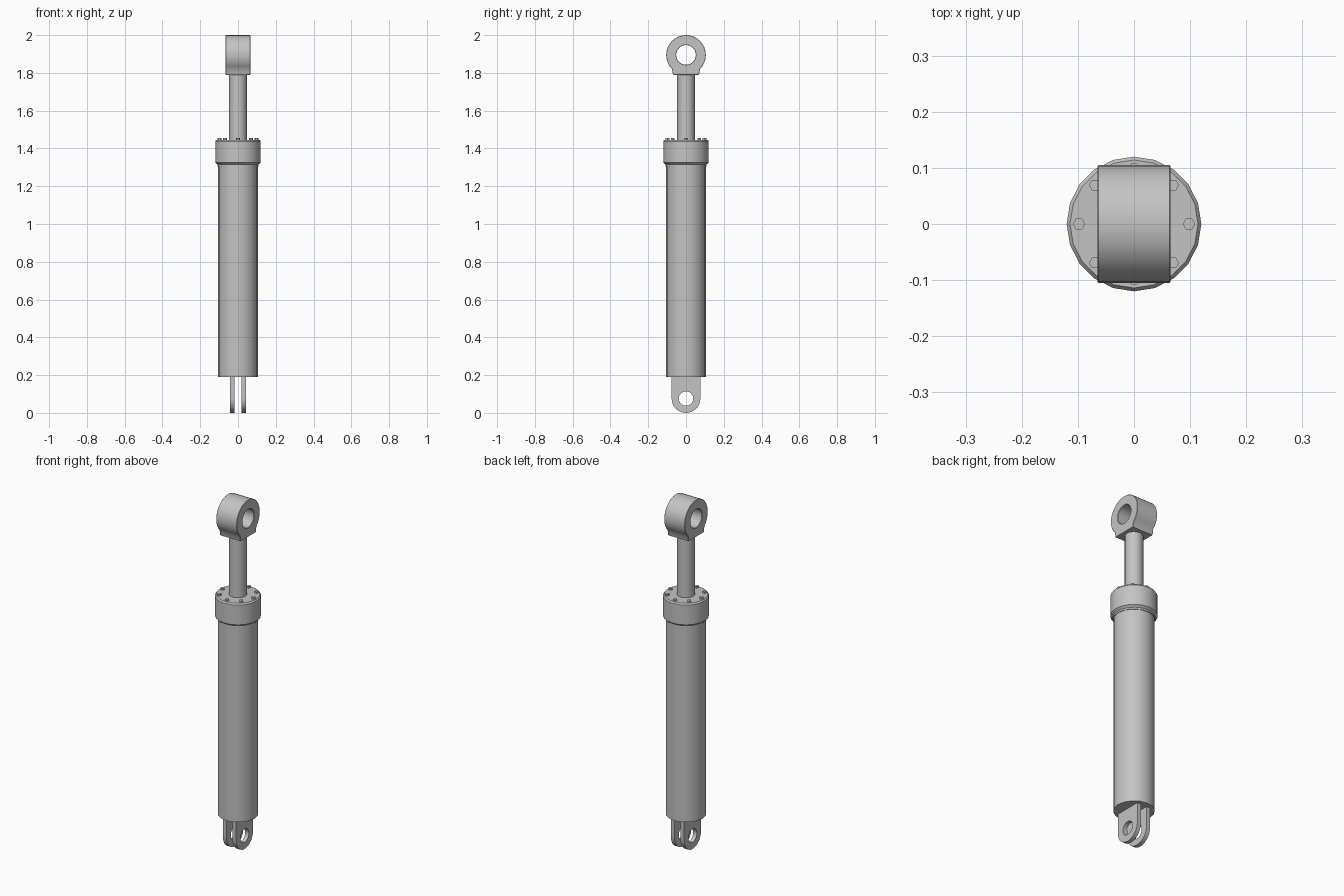
import bpy, bmesh, math

cube = bpy.data.objects.get("Cube")
if cube:
    bpy.data.objects.remove(cube, do_unlink=True)

# Single grey metal
metal = bpy.data.materials.new("grey_metal")
metal.use_nodes = True
grey = (0.55, 0.55, 0.55, 1)
metal.diffuse_color = grey
metal.node_tree.nodes["Principled BSDF"].inputs["Base Color"].default_value = grey


def finish(name, bm, bevel=0):
    bmesh.ops.recalc_face_normals(bm, faces=bm.faces)
    mesh = bpy.data.meshes.new(name)
    bm.to_mesh(mesh)
    bm.free()
    mesh.materials.append(metal)
    obj = bpy.data.objects.new(name, mesh)
    bpy.context.collection.objects.link(obj)
    bpy.ops.object.select_all(action="DESELECT")
    obj.select_set(True)
    bpy.context.view_layer.objects.active = obj
    if bevel:
        mod = obj.modifiers.new("chamfer", "BEVEL")
        mod.width = bevel
        mod.segments = 1
        mod.limit_method = "ANGLE"
        mod.angle_limit = math.radians(50)
        bpy.ops.object.modifier_apply(modifier=mod.name)
    bpy.ops.object.shade_smooth_by_angle(angle=math.radians(32))
    return obj


def bridge(bm, a, b):
    for i in range(len(a)):
        j = (i + 1) % len(a)
        bm.faces.new((a[i], a[j], b[j], b[i]))


def turned(name, profile, sides, centre=(0, 0)):
    """Capped solid of revolution from (radius, height) pairs."""
    bm = bmesh.new()
    turn = [math.tau * i / sides for i in range(sides)]
    rings = [[bm.verts.new((centre[0] + r * math.cos(t), centre[1] + r * math.sin(t), z))
              for t in turn] for r, z in profile]
    for low, high in zip(rings, rings[1:]):
        bridge(bm, low, high)
    bm.faces.new(rings[0])
    bm.faces.new(rings[-1])
    return finish(name, bm)


def lug(name, x0, x1, z, radius, hole, half, end, bevel, steps=32):
    """Pierced round plate with a square shoulder running to height z + end."""
    corner = math.atan2(end, half)
    angles = sorted({math.tau * i / steps for i in range(steps)}
                    | {corner % math.tau, (math.pi - corner) % math.tau})
    bm = bmesh.new()

    def ring(x, inner):
        verts = []
        for t in angles:
            c, s = math.cos(t), math.sin(t)
            r = hole if inner else radius
            if not inner and s * end > 0:
                r = max(r, min(half / max(abs(c), 1e-6), abs(end / s)))
            verts.append(bm.verts.new((x, r * c, z + r * s)))
        return verts

    loops = [ring(x0, False), ring(x1, False), ring(x1, True), ring(x0, True)]
    for i in range(4):
        bridge(bm, loops[i], loops[(i + 1) % 4])
    return finish(name, bm, bevel)


# Barrel, gland cap and piston rod
turned("barrel", [(0.105, 0.19), (0.105, 1.31)], 16)
turned("gland_cap", [(0.108, 1.305), (0.108, 1.315), (0.12, 1.325),
                     (0.12, 1.438), (0.114, 1.446)], 20)
turned("piston_rod", [(0.047, 1.44), (0.047, 1.80)], 16)

# Ring of hex bolts on the cap
for i in range(8):
    a = math.tau * i / 8
    turned(f"cap_bolt_{i + 1}", [(0.011, 1.44), (0.011, 1.455)], 6,
           (0.098 * math.cos(a), 0.098 * math.sin(a)))

# Rod eye at the top, two clevis plates at the bottom
lug("rod_eye", -0.065, 0.065, 1.895, 0.105, 0.052, 0.069, -0.105, 0.005)
for side, sign in (("left", 1), ("right", -1)):
    lug(f"clevis_plate_{side}", sign * 0.019, sign * 0.042, 0.076, 0.076, 0.038,
        0.076, 0.12, 0)
